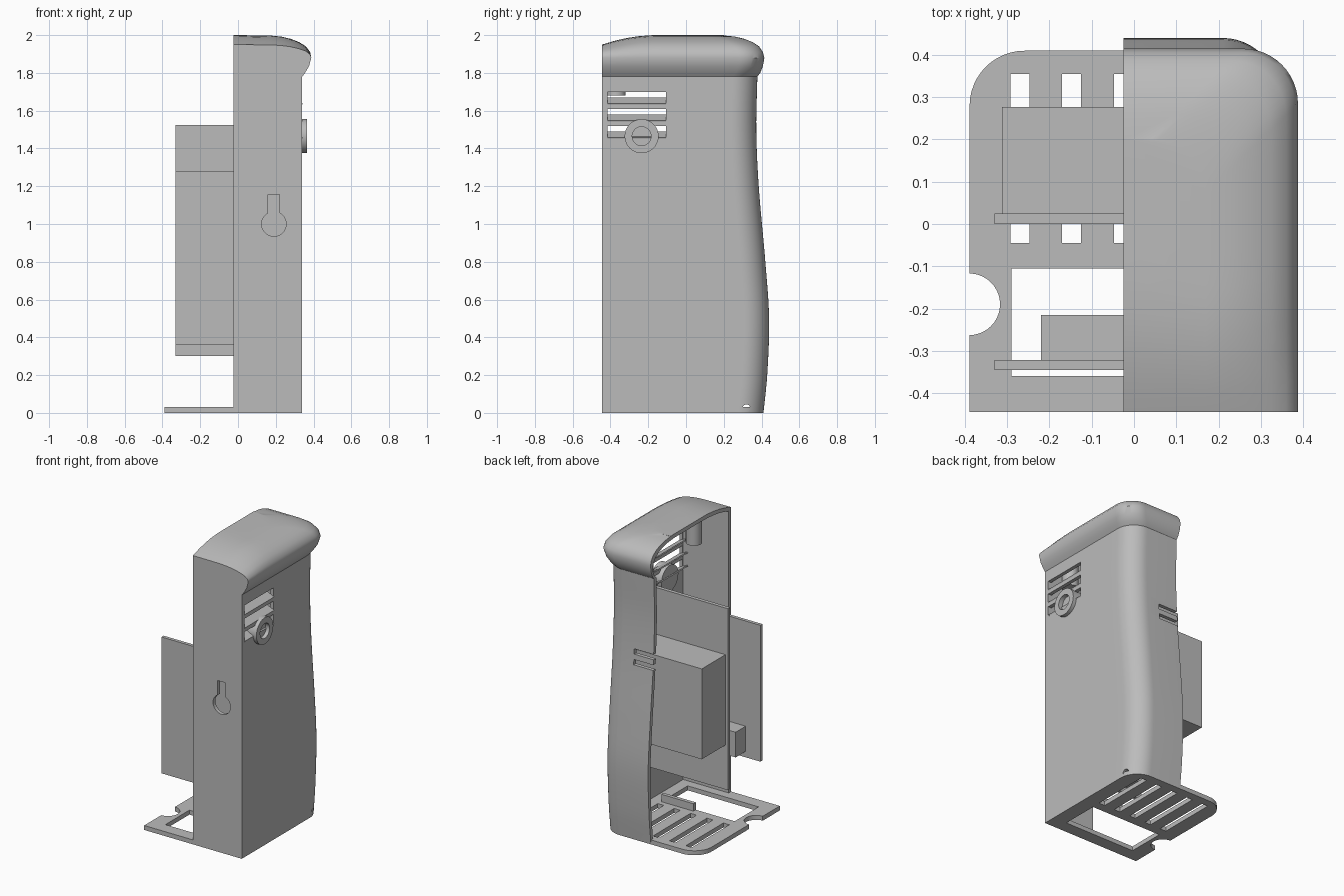
import bpy, bmesh, math
from mathutils import Vector

if "Cube" in bpy.data.objects:
    bpy.data.objects.remove(bpy.data.objects["Cube"])

grey = bpy.data.materials.new("plain_grey")
grey.use_nodes = True
GREY = (0.5, 0.5, 0.5, 1)
grey.diffuse_color = GREY
grey.node_tree.nodes["Principled BSDF"].inputs["Base Color"].default_value = GREY

MID = -0.025      # cut plane of the half shell
FRONT = -0.445
WALL = 0.025


def finish(name, bm):
    bmesh.ops.recalc_face_normals(bm, faces=bm.faces)
    mesh = bpy.data.meshes.new(name)
    bm.to_mesh(mesh)
    bm.free()
    mesh.materials.append(grey)
    ob = bpy.data.objects.new(name, mesh)
    bpy.context.collection.objects.link(ob)
    return ob


def box(name, x, y, z, tilt=0):
    bm = bmesh.new()
    bmesh.ops.create_cube(bm, size=1)
    ob = finish(name, bm)
    ob.location = [sum(r) / 2 for r in (x, y, z)]
    ob.scale = [r[1] - r[0] for r in (x, y, z)]
    ob.rotation_euler.y = tilt
    return ob


def cylinder(name, centre, radius, depth, axis):
    bm = bmesh.new()
    bmesh.ops.create_cone(bm, cap_ends=True, segments=40, radius1=radius,
                          radius2=radius, depth=depth)
    ob = finish(name, bm)
    ob.location = centre
    ob.rotation_euler = Vector(axis).to_track_quat("Z", "Y").to_euler()
    return ob


def select(ob):
    bpy.ops.object.select_all(action="DESELECT")
    ob.select_set(True)
    bpy.context.view_layer.objects.active = ob


def cut(ob, cutters):
    for c in cutters:
        c.hide_render = True
        mod = ob.modifiers.new("cut", "BOOLEAN")
        mod.operation = "DIFFERENCE"
        mod.solver = "EXACT"
        mod.object = c
        select(ob)
        bpy.ops.object.modifier_apply(modifier=mod.name)
        bpy.data.objects.remove(c)


def smooth(ob):
    select(ob)
    bpy.ops.object.shade_smooth_by_angle(angle=math.radians(35))


def outline(w, back, front, x0, r):
    """Half plan: front edge, side, rounded back corner, back edge."""
    r = min(r, w - x0)
    pts = [(x0, front), (w, front)]
    pts += [(w, front + (back - r - front) * (i / 10)) for i in range(1, 10)]
    for i in range(13):
        a = math.pi / 2 * i / 12
        pts.append((w - r + r * math.cos(a), back - r + r * math.sin(a)))
    return pts + [(x0, back)]


def crown(y, z):
    """Lower the cap towards the front."""
    if z <= 1.88 or y > -0.15:
        return z
    return 1.88 + (z - 1.88) * (1 - 0.42 * ((-0.15 - y) / 0.295) ** 2)


def back_curve(z):
    """Grip curve of the back wall."""
    keys = [(0, .41), (.2, .43), (.5, .44), (.8, .42), (1.2, .385), (1.5, .372), (1.78, .378)]
    for i, ((za, ya), (zb, yb)) in enumerate(zip(keys, keys[1:])):
        if z <= zb:
            t = (z - za) / (zb - za)
            slopes = []
            for j in (i, i + 1):
                a, b = keys[max(j - 1, 0)], keys[min(j + 1, len(keys) - 1)]
                slopes.append((b[1] - a[1]) / (b[0] - a[0]) * (zb - za))
            return (ya * (1 + 2 * t) * (1 - t) ** 2 + slopes[0] * t * (1 - t) ** 2
                    + yb * t * t * (3 - 2 * t) + slopes[1] * t * t * (t - 1))
    return keys[-1][1]


def half_shell(name, d, x0):
    body = [(0.34, back_curve(1.78 * i / 30), 1.78 * i / 30) for i in range(31)]
    cap = [(.355, .393, 1.80), (.376, .407, 1.835), (.388, .415, 1.88), (.382, .407, 1.91),
           (.36, .387, 1.94), (.325, .355, 1.962), (.28, .31, 1.98), (.23, .26, 1.992),
           (.17, .2, 1.998)]
    rings = body + cap
    if d:
        rings = [(w, b, z) for w, b, z in rings if z < 1.79 or z > 1.81]
        rings[0] = (rings[0][0], rings[0][1], -0.1)
    bm = bmesh.new()
    grid = []
    for w, b, z in rings + [(x0 + d, .2, 2.0)]:
        zz = z - (d if z > 1.8 else 0)
        row = outline(w - d, b - d, FRONT + d, x0, 0.13)
        grid.append([bm.verts.new((x, y, crown(y, zz + d) - d if z > 1.8 else zz))
                     for x, y in row])
    for lo, hi in zip(grid, grid[1:]):
        for i in range(len(lo) - 1):
            bm.faces.new((lo[i], lo[i + 1], hi[i + 1], hi[i]))
    bm.faces.new(grid[0])
    bm.faces.new([r[0] for r in grid[:-1]] + grid[-1] + [r[-1] for r in grid[-2::-1]])
    bmesh.ops.remove_doubles(bm, verts=bm.verts, dist=1e-5)
    return finish(name, bm)


# Half housing, hollow and open on one side
housing = half_shell("housing", 0, MID)
cavity = half_shell("cavity", WALL, MID - 0.2)
cutters = [cavity]

# Slanted vents, back slots, keyhole and strap hole
for i in range(3):
    top = 1.70 - 0.09 * i
    cutters.append(box("vent_cut", (.27, .40), (-.415, -.105), (top - .065, top)))
for z in (1.165, 1.235):
    cutters.append(box("slot_cut", (-.1, .12), (.3, .5), (z, z + .035)))
cutters.append(cylinder("key_round", (.19, FRONT, 1.0), .065, .12, (0, 1, 0)))
cutters.append(box("key_slot", (.16, .22), (FRONT - .06, FRONT + .06), (1.0, 1.155)))
cutters.append(cylinder("strap_cut", (.32, .32, .025), .02, .12, (1, 0, 0)))
cut(housing, cutters)
smooth(housing)

# Louvre blades behind the vents
for i in range(3):
    z = 1.65 - 0.09 * i
    box("louvre_%d" % (i + 1), (.275, .345), (-.415, -.105), (z - .004, z + .004),
        math.radians(25))

# Round side port with a recess
port = cylinder("side_port", (.325, -.235, 1.465), .09, .08, (1, 0, 0))
cut(port, [cylinder("port_cut", (.365, -.235, 1.465), .05, .06, (1, 0, 0))])
smooth(port)

# Boss hanging inside the cap
smooth(cylinder("inner_boss", (.2, -.37, 1.8), .05, .24, (0, 0, 1)))

# Base plate with rounded back corners, window, slots and side notch
bm = bmesh.new()
right = outline(.339, .41, FRONT, MID, 0.13)[1:-1]
plan = right + [(2 * MID - x, y) for x, y in reversed(right)]
face = bm.faces.new([bm.verts.new((x, y, 0)) for x, y in plan])
lift = bmesh.ops.extrude_face_region(bm, geom=[face])
bmesh.ops.translate(bm, vec=(0, 0, .03),
                    verts=[v for v in lift["geom"] if isinstance(v, bmesh.types.BMVert)])
base = finish("base_plate", bm)
cutters = [box("window_cut", (-.29, .24), (-.36, -.105), (-.1, .1)),
           cylinder("notch_cut", (-.39, -.19, 0), .073, .2, (0, 0, 1))]
for i in range(5):
    x = MID + (i - 2) * .1225
    cutters.append(box("slot_cut", (x - .0225, x + .0225), (-.045, .355), (-.1, .1)))
cut(base, cutters)
smooth(base)
box("base_rib", (0, .24), (-.105, -.08), (.03, .08))

# Circuit boards with their blocks
box("rear_board", (-.33, .28), (0, .025), (.30, 1.525))
box("rear_block", (-.312, .262), (.025, .277), (.60, 1.21))
box("front_board", (-.33, .28), (-.345, -.322), (.36, 1.28))
box("front_block", (-.22, .17), (-.322, -.215), (.40, .57))
